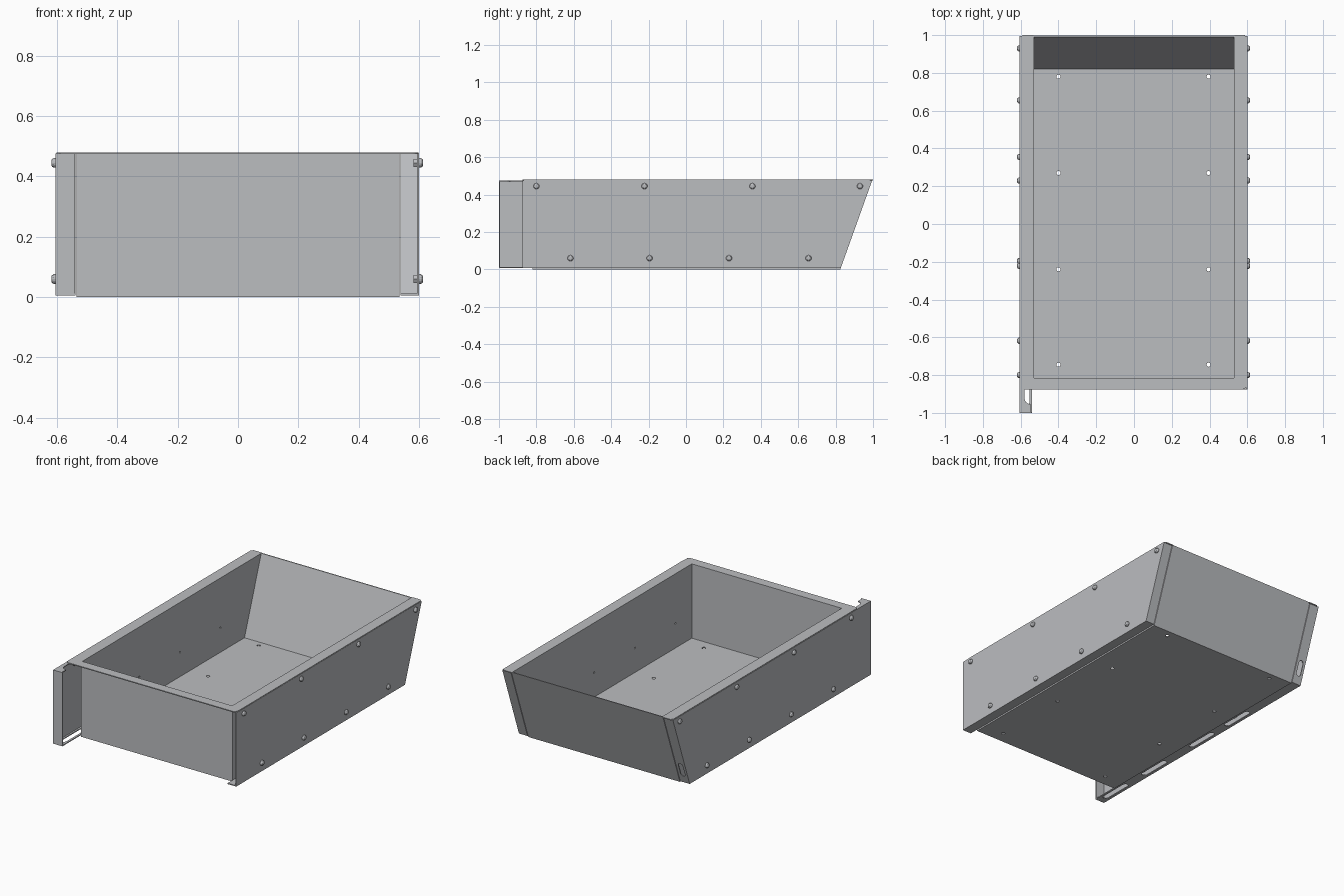
import bpy, bmesh, math
from mathutils import Vector

if "Cube" in bpy.data.objects:
    bpy.data.objects.remove(bpy.data.objects["Cube"])

T = 0.006          # sheet thickness
H = 0.48           # tray height
steel = bpy.data.materials.new("grey_steel")
steel.diffuse_color = (0.50, 0.51, 0.53, 1)
steel.use_nodes = True
steel.node_tree.nodes["Principled BSDF"].inputs["Base Color"].default_value = steel.diffuse_color


def prism(name, pts, axis, lo, hi):
    """Extrude a 2D outline along an axis: x uses (y,z), y uses (x,z), z uses (x,y)."""
    def place(p, d):
        return {"x": (d, p[0], p[1]), "y": (p[0], d, p[1]), "z": (p[0], p[1], d)}[axis]
    bm = bmesh.new()
    a = [bm.verts.new(place(p, lo)) for p in pts]
    b = [bm.verts.new(place(p, hi)) for p in pts]
    bm.faces.new(a)
    bm.faces.new(b)
    n = len(pts)
    for i in range(n):
        j = (i + 1) % n
        bm.faces.new((a[i], a[j], b[j], b[i]))
    bmesh.ops.recalc_face_normals(bm, faces=bm.faces)
    me = bpy.data.meshes.new(name)
    bm.to_mesh(me)
    bm.free()
    ob = bpy.data.objects.new(name, me)
    bpy.context.collection.objects.link(ob)
    me.materials.append(steel)
    return ob


def rect(a0, a1, b0, b1):
    return [(a0, b0), (a1, b0), (a1, b1), (a0, b1)]


def arc(cx, cy, r, start, end, n=8):
    return [(cx + r * math.cos(math.radians(start + (end - start) * i / n)),
             cy + r * math.sin(math.radians(start + (end - start) * i / n)))
            for i in range(n + 1)]


def circle(cx, cy, r, n=12):
    return arc(cx, cy, r, 0, 360, n)[:-1]


def slot(cx, cy, r, half):
    """Rounded slot, long in the second coordinate."""
    return arc(cx, cy + half, r, 0, 180) + arc(cx, cy - half, r, 180, 360)


def cut(ob, cutters):
    bpy.context.view_layer.objects.active = ob
    for c in cutters:
        c.hide_render = True
        m = ob.modifiers.new("hole", "BOOLEAN")
        m.operation, m.solver, m.object = "DIFFERENCE", "EXACT", c
        bpy.ops.object.modifier_apply(modifier=m.name)
        bpy.data.objects.remove(c)


def back(z):
    """Outer y of the sloped back at height z."""
    return 0.825 + 0.172 * z / H


def slope_plate(name, x0, x1, z0, z1):
    t = T * 1.06
    return prism(name, [(back(z0) - t, z0), (back(z0), z0), (back(z1), z1), (back(z1) - t, z1)],
                 "x", x0, x1)


# tray floor with drain holes
floor = prism("tray_floor", rect(-0.535, 0.535, -0.82, back(0)), "z", 0, T)
cut(floor, [prism("hole", circle(x, y, 0.011), "z", -0.05, 0.05)
            for x in (-0.4, 0.395) for y in (-0.745, -0.24, 0.27, 0.78)])

# tray walls
prism("tray_front", rect(-0.535, 0.535, 0, H), "y", -0.82, -0.82 + T)
slope_plate("tray_back", -0.535, 0.535, 0, H)
for side, s in (("left", -1), ("right", 1)):
    x0, x1 = sorted((s * (0.535 - T), s * 0.535))
    wall = prism("tray_wall_" + side,
                 [(-0.82, 0), (back(0), 0), (back(H), H), (-0.82, H)], "x", x0, x1)
    cut(wall, [prism("hole", circle(y, 0.162, 0.006, 8), "x", x0 - 0.02, x1 + 0.02)
               for y in (-0.65, -0.24, 0.17, 0.58)])

# rim flange running round the front and both sides
rim = [(-0.59, 1.0), (-0.602, 0.985), (-0.602, -0.862), (-0.59, -0.875)]
rim += arc(0.575, -0.855, 0.02, 270, 360, 5)
rim += [(0.598, -0.82), (0.598, 0.985), (0.586, 1.0), (0.531, 1.0), (0.531, -0.816),
        (-0.531, -0.816), (-0.531, 1.0)]
prism("rim_flange", rim, "z", H - T, H)

# outer side panels, the left one reaching further forward
ZB, ZT = 0.006, 0.476
for side, s, front, xo in (("left", -1, -1.0, 0.605), ("right", 1, -0.875, 0.6)):
    x0, x1 = sorted((s * (xo - T), s * xo))
    prism("side_panel_" + side,
          [(front, ZB), (back(ZB), ZB), (back(ZT), ZT), (front, ZT)], "x", x0, x1)

    # bottom lip, slotted on the left
    x0, x1 = sorted((s * 0.539, s * xo))
    lip = prism("bottom_lip_" + side, rect(x0, x1, front, back(ZB)), "z", ZB, ZB + T)
    if s < 0:
        cut(lip, [prism("slot", slot(-0.57, y, 0.018, 0.09), "z", -0.05, 0.05)
                  for y in (-0.85, -0.49, -0.05, 0.28)])

    # sloped return at the back
    ret = slope_plate("back_return_" + side, x0, x1, ZB, ZT)
    if s < 0:
        cut(ret, [prism("slot", slot(-0.572, 0.10, 0.016, 0.03), "y", 0.7, 1.1)])

# folded front end of the left panel
prism("front_return", rect(-0.605, -0.54, ZB, ZT), "y", -1.0, -1.0 + T)
notch = [(-0.605, -1.0), (-0.545, -1.0), (-0.545, -0.955)]
notch += arc(-0.545, -0.92, 0.035, 270, 180, 6)
notch += [(-0.58, -0.875), (-0.565, -0.86), (-0.605, -0.86)]
prism("front_top_lip", notch, "z", ZT - T, ZT)


def bolt(name, s, xo, y, z):
    """Domed head outside the panel and a hex nut behind it."""
    bm = bmesh.new()
    rings = []
    for r, d in ((0.016, 0.0), (0.016, 0.006), (0.012, 0.012), (0.007, 0.014)):
        rings.append([bm.verts.new((s * (xo + d), y + a, z + b)) for a, b in circle(0, 0, r, 16)])
    for p, q in zip(rings, rings[1:]):
        for i in range(16):
            j = (i + 1) % 16
            bm.faces.new((p[i], p[j], q[j], q[i]))
    bm.faces.new(rings[0])
    bm.faces.new(rings[-1])
    bmesh.ops.recalc_face_normals(bm, faces=bm.faces)
    me = bpy.data.meshes.new(name)
    bm.to_mesh(me)
    bm.free()
    me.materials.append(steel)
    ob = bpy.data.objects.new(name, me)
    bpy.context.collection.objects.link(ob)
    lo, hi = sorted((s * (xo - 0.018), s * (xo - T)))
    prism(name + "_nut", circle(y, z, 0.015, 6), "x", lo, hi)


# two rows of bolts on each side
spots = [(y, 0.445) for y in (-0.8, -0.222, 0.355, 0.93)]
spots += [(y, 0.06) for y in (-0.618, -0.195, 0.23, 0.655)]
for side, s, xo in (("left", -1, 0.605), ("right", 1, 0.6)):
    for i, (y, z) in enumerate(spots):
        bolt("bolt_%s_%d" % (side, i + 1), s, xo, y, z)
